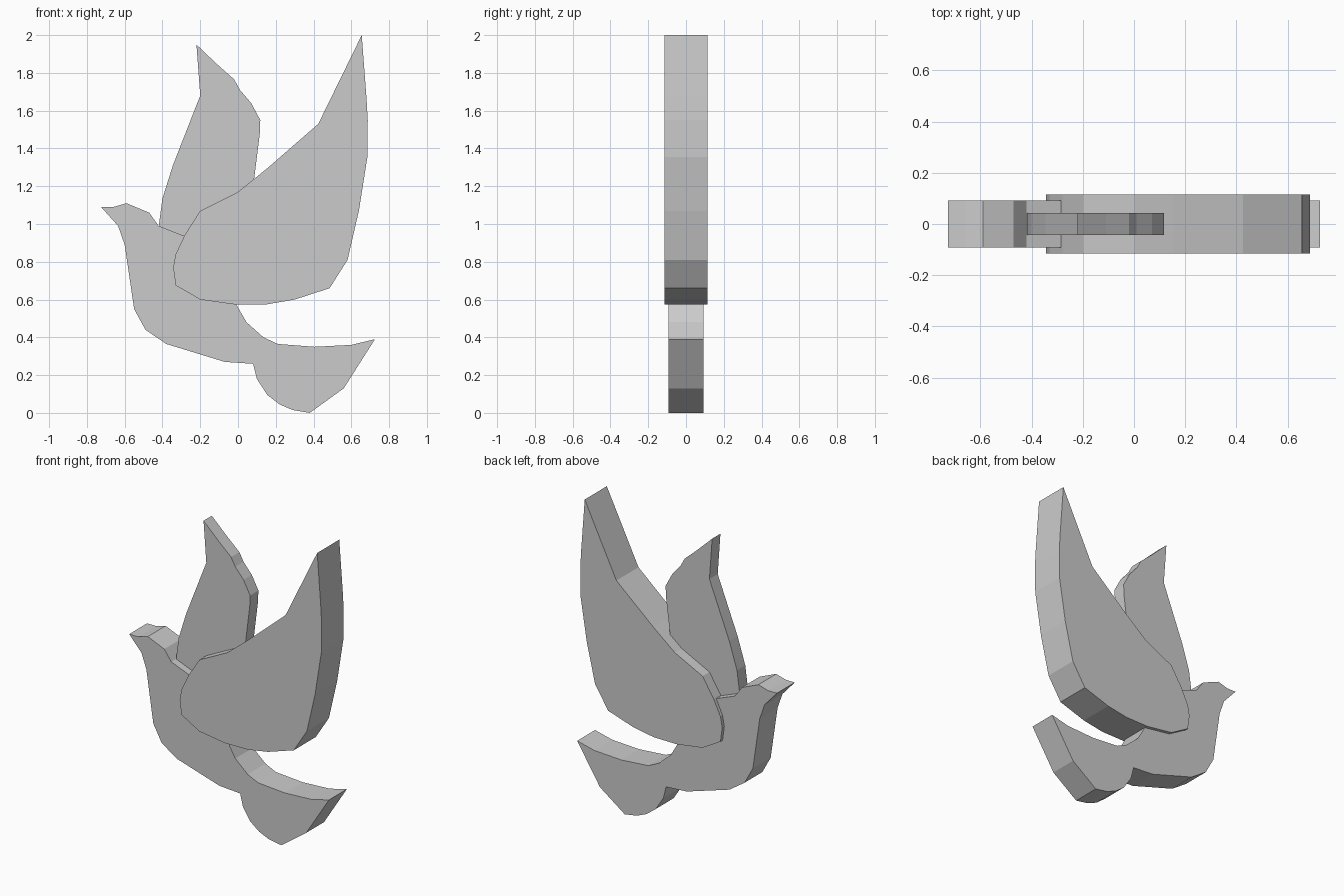
import bpy, bmesh


def plate(name, outline, half):
    """Flat plate: an (x, z) outline extruded symmetrically along y."""
    bm = bmesh.new()
    face = bm.faces.new([bm.verts.new((x, -half, z)) for x, z in outline])
    ext = bmesh.ops.extrude_face_region(bm, geom=[face], use_keep_orig=True)
    moved = [v for v in ext["geom"] if isinstance(v, bmesh.types.BMVert)]
    bmesh.ops.translate(bm, verts=moved, vec=(0, 2 * half, 0))
    bmesh.ops.recalc_face_normals(bm, faces=bm.faces)
    mesh = bpy.data.meshes.new(name)
    bm.to_mesh(mesh)
    bm.free()
    obj = bpy.data.objects.new(name, mesh)
    bpy.context.collection.objects.link(obj)
    return obj


# Body with head, beak and tail
plate("body", [
    (-0.725, 1.09), (-0.66, 1.09), (-0.59, 1.11), (-0.47, 1.06), (-0.42, 0.99),
    (-0.28, 0.935), (-0.14, 0.83), (-0.01, 0.575), (0.045, 0.48), (0.135, 0.40),
    (0.21, 0.365), (0.405, 0.35), (0.60, 0.36), (0.725, 0.39), (0.56, 0.13),
    (0.38, 0.0), (0.29, 0.015), (0.22, 0.045), (0.155, 0.095), (0.10, 0.18),
    (0.08, 0.26), (-0.07, 0.27), (-0.38, 0.365), (-0.49, 0.44), (-0.55, 0.55),
    (-0.60, 0.89), (-0.635, 0.99)], 0.0925)

# Large thick wing, standing proud of the body on both sides
plate("large_wing", [
    (0.655, 2.0), (0.68, 1.67), (0.687, 1.55), (0.685, 1.355), (0.64, 1.07),
    (0.58, 0.81), (0.485, 0.66), (0.30, 0.60), (0.155, 0.575), (-0.01, 0.573),
    (-0.20, 0.60), (-0.33, 0.675), (-0.343, 0.77), (-0.33, 0.84), (-0.28, 0.945),
    (-0.20, 1.07), (0.0, 1.17), (0.155, 1.295), (0.425, 1.53)], 0.1145)

# Small thin wing, its root sunk into the body and large wing
plate("small_wing", [
    (-0.22, 1.95), (-0.11, 1.845), (-0.02, 1.765), (0.01, 1.71), (0.07, 1.64),
    (0.118, 1.55), (0.115, 1.475), (0.085, 1.235), (0.06, 1.10), (-0.20, 0.84),
    (-0.40, 0.93), (-0.418, 1.0), (-0.40, 1.135), (-0.345, 1.31), (-0.20, 1.68)],
    0.043)
